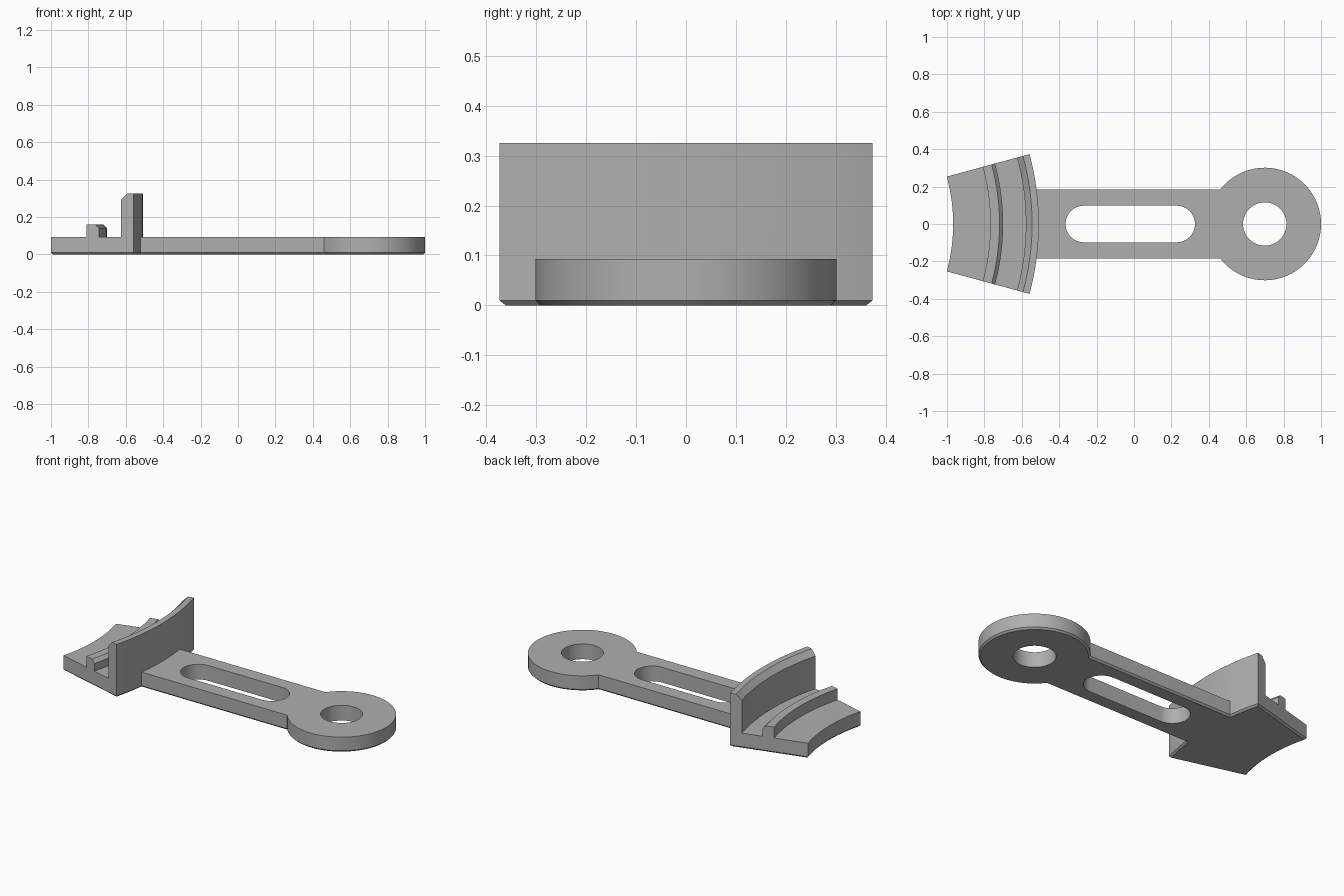
import bpy
import bmesh
from math import sin, cos, asin, pi, radians
from mathutils import Vector

if "Cube" in bpy.data.objects:
    bpy.data.objects.remove(bpy.data.objects["Cube"], do_unlink=True)

# Main dimensions
THICK, CHAMFER = 0.093, 0.01
FAN_X, FAN_IN, FAN_OUT, FAN_HALF = -1.933, 0.966, 1.424, radians(15.2)
BAR_HALF = 0.184
EYE_X, EYE_R, HOLE_R = 0.699, 0.301, 0.116
SLOT_MIN, SLOT_MAX, SLOT_R = -0.366, 0.326, 0.098
JOIN = asin(BAR_HALF / FAN_OUT)

grey = bpy.data.materials.new("plain grey")
grey.use_nodes = True
colour = (0.43, 0.43, 0.43, 1)
grey.diffuse_color = colour
grey.node_tree.nodes["Principled BSDF"].inputs["Base Color"].default_value = colour


def arc(cx, r, a0, a1, steps):
    angles = [a0 + (a1 - a0) * i / steps for i in range(steps + 1)]
    return [Vector((cx + r * cos(a), r * sin(a))) for a in angles]


def loft(name, rings):
    """Skin matching rings of points and cap both ends."""
    bm = bmesh.new()
    loops = [[bm.verts.new(p) for p in ring] for ring in rings]
    n = len(loops[0])
    for a, b in zip(loops, loops[1:]):
        for i in range(n):
            j = (i + 1) % n
            bm.faces.new((a[i], a[j], b[j], b[i]))
    bm.faces.new(loops[0])
    bm.faces.new(loops[-1])
    bmesh.ops.recalc_face_normals(bm, faces=bm.faces)
    mesh = bpy.data.meshes.new(name)
    bm.to_mesh(mesh)
    bm.free()
    mesh.materials.append(grey)
    obj = bpy.data.objects.new(name, mesh)
    bpy.context.collection.objects.link(obj)
    return obj


def at_height(outline, z):
    return [(p.x, p.y, z) for p in outline]


def inset(outline, d):
    """Move a counter-clockwise outline inward by d with mitred corners."""
    result = []
    for i, p in enumerate(outline):
        e1 = (p - outline[i - 1]).normalized()
        e2 = (outline[(i + 1) % len(outline)] - p).normalized()
        n1, n2 = Vector((-e1.y, e1.x)), Vector((-e2.y, e2.x))
        result.append(p + (n1 + n2) * d / (1 + n1.dot(n2)))
    return result


def sweep(name, profile):
    """Sweep a (radius, height) profile around the fan's centre."""
    stops = [(-FAN_HALF, -JOIN, 8), (-JOIN, JOIN, 16), (JOIN, FAN_HALF, 8)]
    columns = []
    for r, z in profile:
        points = []
        for a0, a1, steps in stops:
            points += arc(FAN_X, r, a0, a1, steps)[1 if points else 0:]
        columns.append(at_height(points, z))
    return loft(name, list(zip(*columns)))


def combine(target, other, operation):
    mod = target.modifiers.new(operation.lower(), "BOOLEAN")
    mod.operation, mod.solver, mod.object = operation, "EXACT", other
    other.hide_render = True
    bpy.context.view_layer.objects.active = target
    bpy.ops.object.modifier_apply(modifier=mod.name)
    bpy.data.objects.remove(other, do_unlink=True)


# Arm plate: fan end, straight bar and round eye, chamfered underneath
eye_join = pi - asin(BAR_HALF / EYE_R)
outline = (arc(FAN_X, FAN_OUT, -FAN_HALF, -JOIN, 8)
           + arc(EYE_X, EYE_R, -eye_join, eye_join, 64)
           + arc(FAN_X, FAN_OUT, JOIN, FAN_HALF, 8)
           + arc(FAN_X, FAN_IN, FAN_HALF, -FAN_HALF, 32))
arm = loft("slotted_arm", [at_height(inset(outline, CHAMFER), 0),
                           at_height(outline, CHAMFER),
                           at_height(outline, THICK)])

# Pivot hole and adjustment slot
hole = arc(EYE_X, HOLE_R, 0, 2 * pi, 48)[:-1]
slot = (arc(SLOT_MAX - SLOT_R, SLOT_R, -pi / 2, pi / 2, 24)
        + arc(SLOT_MIN + SLOT_R, SLOT_R, pi / 2, 3 * pi / 2, 24))
for name, shape in (("hole_cutter", hole), ("slot_cutter", slot)):
    cutter = loft(name, [at_height(shape, -0.1), at_height(shape, 0.2)])
    combine(arm, cutter, "DIFFERENCE")

# Tall curved wall, chamfered on the fan side
wall = sweep("curved_wall", [(1.355, THICK), (FAN_OUT, THICK), (FAN_OUT, 0.325),
                             (1.388, 0.325), (1.355, 0.292)])
combine(arm, wall, "UNION")

# Low curved ridge, chamfered on the wall side
ridge = sweep("curved_ridge", [(1.165, THICK), (1.233, THICK), (1.233, 0.14),
                               (1.214, 0.16), (1.165, 0.16)])
combine(arm, ridge, "UNION")

# Smooth the curves, keep the edges crisp
bpy.ops.object.select_all(action="DESELECT")
arm.select_set(True)
bpy.context.view_layer.objects.active = arm
bpy.ops.object.shade_smooth_by_angle(angle=radians(30))
